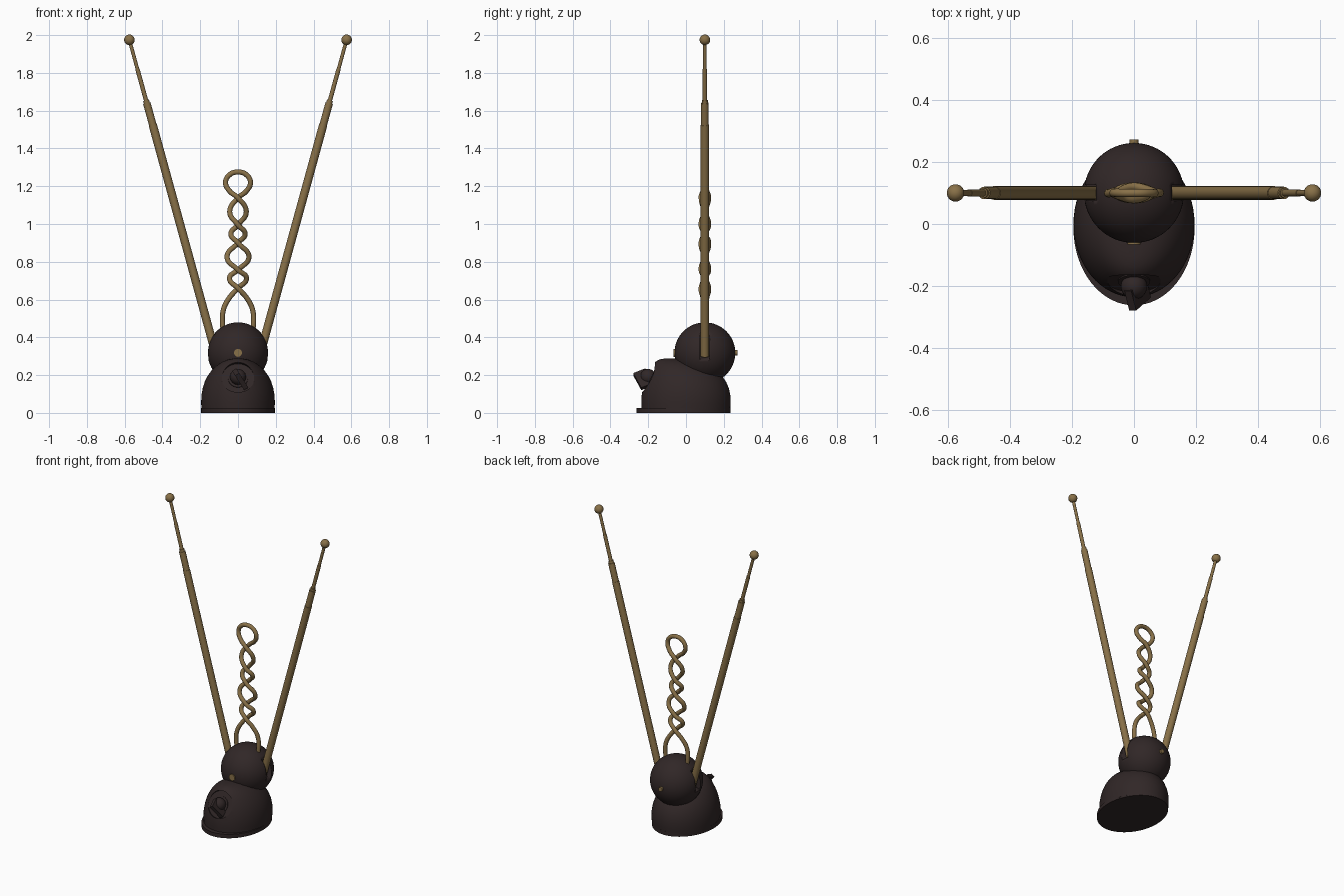
import bpy, bmesh, math
from mathutils import Vector

if "Cube" in bpy.data.objects:
    bpy.data.objects.remove(bpy.data.objects["Cube"])


def material(name, rgb):
    m = bpy.data.materials.new(name)
    m.diffuse_color = (*rgb, 1)
    m.use_nodes = True
    m.node_tree.nodes["Principled BSDF"].inputs["Base Color"].default_value = m.diffuse_color
    return m


DARK = material("dark brown plastic", (0.030, 0.020, 0.020))
BRASS = material("aged brass", (0.25, 0.165, 0.065))


def activate(ob):
    bpy.ops.object.select_all(action='DESELECT')
    ob.select_set(True)
    bpy.context.view_layer.objects.active = ob


def finish(ob, name, mat):
    ob.name = name
    ob.data.materials.clear()
    ob.data.materials.append(mat)
    activate(ob)
    bpy.ops.object.shade_smooth_by_angle(angle=math.radians(35))
    return ob


def loft(name, rings, mat, n=64):
    """Stack of ellipses, each (z, half width, front y, back y)."""
    bm = bmesh.new()
    loops = []
    for z, w, yf, yb in rings:
        c, d = (yf + yb) / 2, (yb - yf) / 2
        loops.append([bm.verts.new((w * math.cos(a), c + d * math.sin(a), z))
                      for a in (2 * math.pi * i / n for i in range(n))])
    for a, b in zip(loops, loops[1:]):
        for i in range(n):
            j = (i + 1) % n
            bm.faces.new((a[i], a[j], b[j], b[i]))
    bm.faces.new(loops[0][::-1])
    bm.faces.new(loops[-1])
    me = bpy.data.meshes.new(name)
    bm.to_mesh(me)
    bm.free()
    ob = bpy.data.objects.new(name, me)
    bpy.context.collection.objects.link(ob)
    return finish(ob, name, mat)


def rod(name, a, b, r, mat, r2=None, n=32):
    a, b = Vector(a), Vector(b)
    d = b - a
    bpy.ops.mesh.primitive_cone_add(vertices=n, radius1=r, radius2=r if r2 is None else r2,
                                    depth=d.length, location=(a + b) / 2,
                                    rotation=d.to_track_quat('Z', 'Y').to_euler())
    return finish(bpy.context.object, name, mat)


def ball(name, c, r, mat, seg=48):
    bpy.ops.mesh.primitive_uv_sphere_add(segments=seg, ring_count=seg // 2, radius=r, location=c)
    return finish(bpy.context.object, name, mat)


def box(name, c, size, rot, mat):
    bpy.ops.mesh.primitive_cube_add(size=1, location=c, rotation=rot)
    ob = bpy.context.object
    ob.scale = size
    return finish(ob, name, mat)


def cut(ob, cutter):
    m = ob.modifiers.new("cut", 'BOOLEAN')
    m.operation, m.solver, m.object = 'DIFFERENCE', 'EXACT', cutter
    activate(ob)
    bpy.ops.object.modifier_apply(modifier=m.name)
    bpy.data.objects.remove(cutter)


# base: thin plinth with a rounded housing on it
loft("plinth", [(0, .195, -.262, .235), (.026, .195, -.262, .235)], DARK)
housing = loft("housing", [
    (.01, .193, -.235, .233), (.05, .195, -.236, .236), (.09, .194, -.235, .235),
    (.13, .187, -.228, .227), (.165, .176, -.219, .212), (.195, .161, -.208, .191),
    (.225, .140, -.195, .158), (.25, .115, -.181, .115), (.27, .084, -.163, .06),
    (.283, .05, -.14, .0), (.288, .02, -.11, -.05)], DARK)

# round dial recess on the sloping front, with a rim and a turning knob
dial, out = Vector((0, -.183, .182)), Vector((0, -.9, .42)).normalized()
cut(housing, rod("recess_cutter", dial, dial + out * .2, .086, DARK, n=64))
rod("dial_plate", dial - out * .02, dial + out * .004, .052, DARK, n=48)
ball("knob", dial + out * .02, .042, DARK, 32)
box("knob_pointer", (.012, -.226, .178), (.026, .07, .10), (math.radians(25), math.radians(-32), 0), DARK)

# head ball, slotted on each side for the swinging rods
head = ball("head", (0, .1, .318), .161, DARK, 64)


def on_rod(s, z):
    return Vector((s * (.575 - .275 * (1.975 - z)), .1, z))


for s in (-1, 1):
    tilt = s * math.atan(.275)
    d = Vector((math.sin(tilt), 0, math.cos(tilt)))
    side = Vector((math.cos(tilt), 0, -math.sin(tilt))) * s
    centre = on_rod(s, .295) + d * .15 + side * .075
    cut(head, box("slot_cutter", centre, (.2, .05, .3), (0, tilt, 0), DARK))

# pivot screw through the head, front to back
rod("pivot_back", (0, .2, .318), (0, .273, .318), .014, BRASS)
rod("pivot_front", (0, 0, .318), (0, -.066, .318), .021, BRASS)

# telescopic rods
for s, side in ((-1, "left"), (1, "right")):
    for part, z0, z1, r in (("lower", .30, 1.525, .022), ("middle", 1.5, 1.64, .020),
                            ("collar", 1.635, 1.655, .016), ("upper", 1.6, 1.82, .0115),
                            ("tip", 1.8, 1.97, .0095)):
        rod(f"{side}_rod_{part}", on_rod(s, z0), on_rod(s, z1), r, BRASS, n=24)
    ball(f"{side}_rod_ball", on_rod(s, 1.975), .028, BRASS, 24)

# twisted wire loop: one strand goes up, its half-turn copy comes down
strand = [(-.07, 0, .40), (-.082, 0, .47), (-.076, 0, .55), (-.045, .010, .61), (0, .020, .66),
          (.045, 0, .713), (0, -.020, .757), (-.058, 0, .825), (0, .020, .90),
          (.038, 0, .948), (0, -.020, .995), (-.044, 0, 1.065), (0, .020, 1.138),
          (.045, .010, 1.175), (.066, 0, 1.22), (.045, 0, 1.26)]
path = strand + [(0, 0, 1.275)] + [(-x, -y, z) for x, y, z in reversed(strand)]
cu = bpy.data.curves.new("wire_loop", 'CURVE')
cu.dimensions = '3D'
cu.bevel_depth, cu.bevel_resolution, cu.resolution_u = .0135, 4, 8
cu.use_fill_caps = True
sp = cu.splines.new('BEZIER')
sp.bezier_points.add(len(path) - 1)
for p, (x, y, z) in zip(sp.bezier_points, path):
    p.co = (x, y + .1, z)
    p.handle_left_type = p.handle_right_type = 'AUTO'
wire = bpy.data.objects.new("wire_loop", cu)
bpy.context.collection.objects.link(wire)
activate(wire)
bpy.ops.object.convert(target='MESH')
finish(bpy.context.object, "wire_loop", BRASS)
